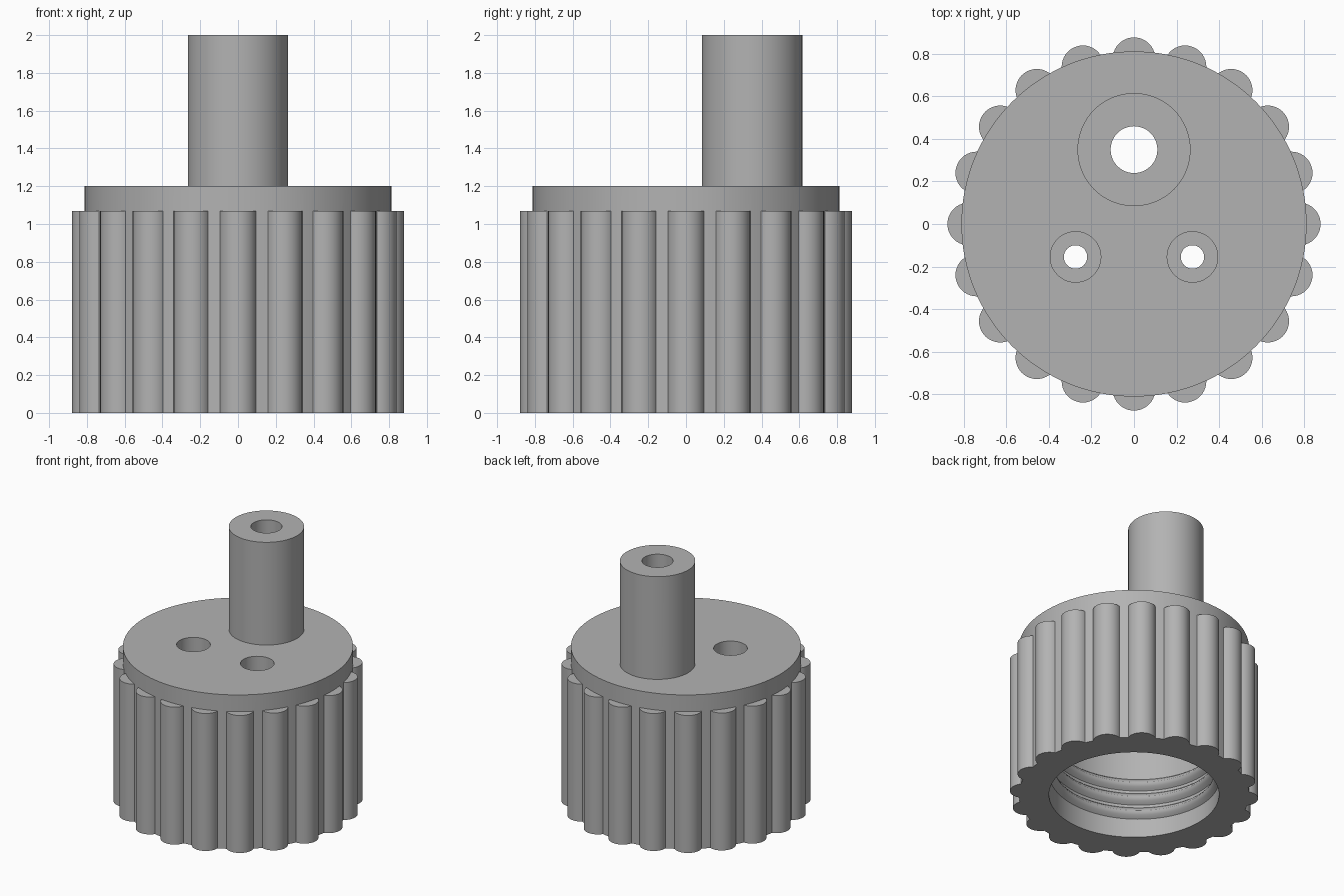
import bpy, bmesh, math
from mathutils import Matrix

cube = bpy.data.objects.get("Cube")
if cube:
    bpy.data.objects.remove(cube, do_unlink=True)

grey = bpy.data.materials.new("plain grey")
grey.use_nodes = True
grey.diffuse_color = (0.45, 0.45, 0.45, 1)
grey.node_tree.nodes["Principled BSDF"].inputs["Base Color"].default_value = grey.diffuse_color


def make_object(name, bm):
    bmesh.ops.recalc_face_normals(bm, faces=bm.faces)
    mesh = bpy.data.meshes.new(name)
    bm.to_mesh(mesh)
    bm.free()
    mesh.materials.append(grey)
    obj = bpy.data.objects.new(name, mesh)
    bpy.context.collection.objects.link(obj)
    return obj


def cylinders(name, specs, sides):
    """One mesh of upright cylinders, each given as (x, y, radius, bottom, top)."""
    bm = bmesh.new()
    for x, y, r, low, high in specs:
        bmesh.ops.create_cone(bm, cap_ends=True, segments=sides, radius1=r, radius2=r,
                              depth=high - low,
                              matrix=Matrix.Translation((x, y, (low + high) / 2)))
    return make_object(name, bm)


def activate(obj):
    bpy.ops.object.select_all(action='DESELECT')
    obj.select_set(True)
    bpy.context.view_layer.objects.active = obj


def combine(target, tool, operation):
    activate(target)
    mod = target.modifiers.new("boolean", 'BOOLEAN')
    mod.object, mod.operation, mod.solver = tool, operation, 'EXACT'
    bpy.ops.object.modifier_apply(modifier=mod.name)
    bpy.data.objects.remove(tool, do_unlink=True)


BORE = 0.6
CEILING = 0.93
TUBE_Y = 0.35
SCREW_X, SCREW_Y = 0.275, -0.155

# Cap body with a ring of rounded grip ridges
cap = cylinders("cap_body", [(0, 0, 0.812, 0, 1.2)], 128)
RIDGES = 20
ridges = []
for i in range(RIDGES):
    a = math.tau * i / RIDGES
    ridges.append((0.778 * math.cos(a), 0.778 * math.sin(a), 0.1, 0, 1.07))
combine(cap, cylinders("grip_ridges", ridges, 40), 'UNION')

# Offset outlet tube on the lid
combine(cap, cylinders("outlet_tube", [(0, TUBE_Y, 0.266, 1.1, 2)], 64), 'UNION')

# Threaded cavity, tube bore and two counterbored screw holes
combine(cap, cylinders("cavity_cutter", [(0, 0, BORE, -0.2, CEILING)], 128), 'DIFFERENCE')
holes = [(0, TUBE_Y, 0.11, 0.8, 2.2)]
holes += [(s * SCREW_X, SCREW_Y, 0.055, 0.8, 1.3) for s in (-1, 1)]
combine(cap, cylinders("hole_cutter", holes, 48), 'DIFFERENCE')
bores = [(s * SCREW_X, SCREW_Y, 0.119, 1.05, 1.3) for s in (-1, 1)]
combine(cap, cylinders("counterbore_cutter", bores, 48), 'DIFFERENCE')

# Rounded helical thread inside the cavity, tapering out at both ends
bm = bmesh.new()
TURNS, PER_TURN, PITCH, START = 3.25, 96, 0.115, 0.12
steps = int(TURNS * PER_TURN)
rings = []
for i in range(steps + 1):
    a = math.tau * i / PER_TURN
    fade = min(1, i / 12, (steps - i) / 12)
    z = START + PITCH * i / PER_TURN
    ring = []
    for k in range(9):
        t = k / 8
        depth = 0.045 * fade * math.sin(math.pi * t) - 0.005
        r = BORE - depth
        ring.append(bm.verts.new((r * math.cos(a), r * math.sin(a), z + 0.1 * (t - 0.5))))
    rings.append(ring)
for lower, upper in zip(rings, rings[1:]):
    for k in range(9):
        n = (k + 1) % 9
        bm.faces.new((lower[k], lower[n], upper[n], upper[k]))
bm.faces.new(rings[0])
bm.faces.new(rings[-1])
thread = make_object("inner_thread", bm)

for obj in (cap, thread):
    activate(obj)
    bpy.ops.object.shade_smooth_by_angle(angle=math.radians(30))
